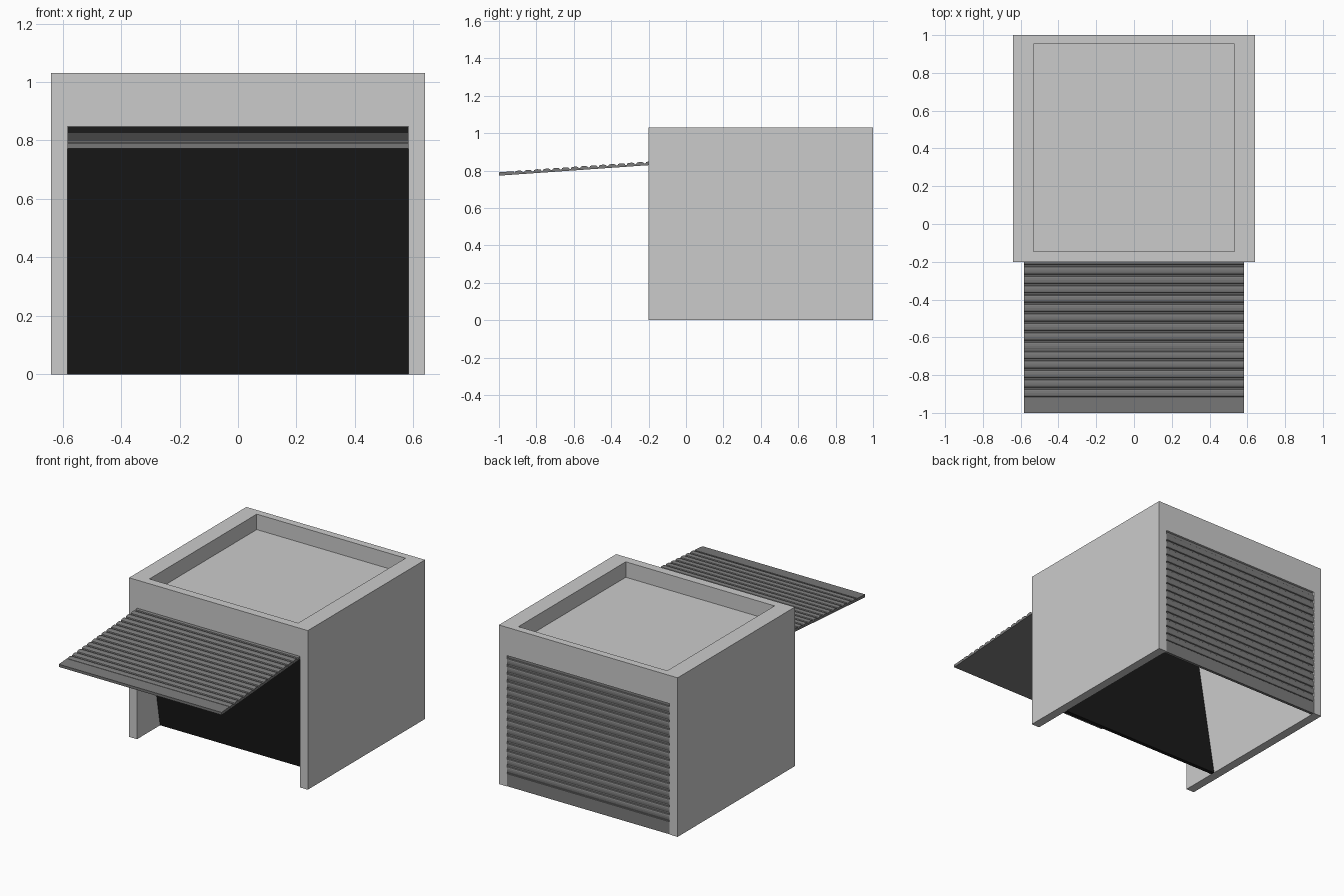
import bpy, bmesh
from math import sin, cos, radians, pi

if "Cube" in bpy.data.objects:
    bpy.data.objects.remove(bpy.data.objects["Cube"])

def material(name, value):
    m = bpy.data.materials.new(name)
    m.diffuse_color = (value, value, value, 1)
    m.use_nodes = True
    m.node_tree.nodes["Principled BSDF"].inputs["Base Color"].default_value = m.diffuse_color
    return m

dark = material("dark_metal", 0.2)
black = material("black_cloth", 0.01)

def finish(name, bm, mat=None):
    bmesh.ops.recalc_face_normals(bm, faces=bm.faces)
    mesh = bpy.data.meshes.new(name)
    bm.to_mesh(mesh)
    bm.free()
    ob = bpy.data.objects.new(name, mesh)
    bpy.context.collection.objects.link(ob)
    if mat:
        mesh.materials.append(mat)
    return ob

def prism(points, offset):
    """Extrude a closed profile by an offset vector."""
    bm = bmesh.new()
    face = bm.faces.new([bm.verts.new(p) for p in points])
    new = bmesh.ops.extrude_face_region(bm, geom=[face])["geom"]
    bmesh.ops.translate(bm, vec=offset, verts=[v for v in new if isinstance(v, bmesh.types.BMVert)])
    return bm

W, H = 0.64, 1.03        # housing half width and height
OW, OH = 0.583, 0.847    # doorway half width and height

# Housing: an arch running front to back, with a sunken roof
arch = [(-W, 0), (-W, H), (W, H), (W, 0), (OW, 0), (OW, OH), (-OW, OH), (-OW, 0)]
bm = prism([(x, -0.2, z) for x, z in arch], (0, 1.2, 0))
bm.faces.ensure_lookup_table()
roof = next(f for f in bm.faces if all(v.co.z > H - 0.001 for v in f.verts))

def set_rim(face, z):
    for v in face.verts:
        v.co = (0.533 if v.co.x > 0 else -0.533, 0.953 if v.co.y > 0.4 else -0.145, z)

bmesh.ops.inset_region(bm, faces=[roof], thickness=0.05)
set_rim(roof, H)
bmesh.ops.inset_region(bm, faces=[roof], thickness=0.001)
set_rim(roof, H - 0.1)
finish("housing", bm)

# Slatted door: side profile with a flat bottom bar and rounded ribs
LENGTH, BAR, PITCH, BASE = 0.845, 0.085, 0.05, 0.01
profile = [(0, 0), (0, 0.018), (BAR - 0.004, 0.018), (BAR - 0.004, BASE)]
for i in range(15):
    u0 = BAR + i * PITCH
    for k in range(7):
        a = pi * k / 6
        profile.append((u0 + 0.021 * (1 - cos(a)), BASE + 0.01 * sin(a) ** 0.7 if 0 < k < 6 else BASE))
profile += [(LENGTH, BASE), (LENGTH, 0)]

def door(name, y, z, angle):
    c, s = cos(radians(angle)), sin(radians(angle))
    pts = [(-OW, y + u * c - w * s, z + u * s + w * c) for u, w in profile]
    finish(name, prism(pts, (2 * OW, 0, 0)), dark)

door("front_door_raised", -0.999, 0.773, 4)

# Rear door hangs closed, ribs facing outward
finish("rear_door", prism([(-OW, 0.979 + w, u) for u, w in profile], (2 * OW, 0, 0)), dark)

# Black curtain leaning back inside the doorway
side = [(0.036, 0), (0.06, 0), (-0.09, OH), (-0.114, OH)]
finish("inner_curtain", prism([(-OW, y, z) for y, z in side], (2 * OW, 0, 0)), black)
